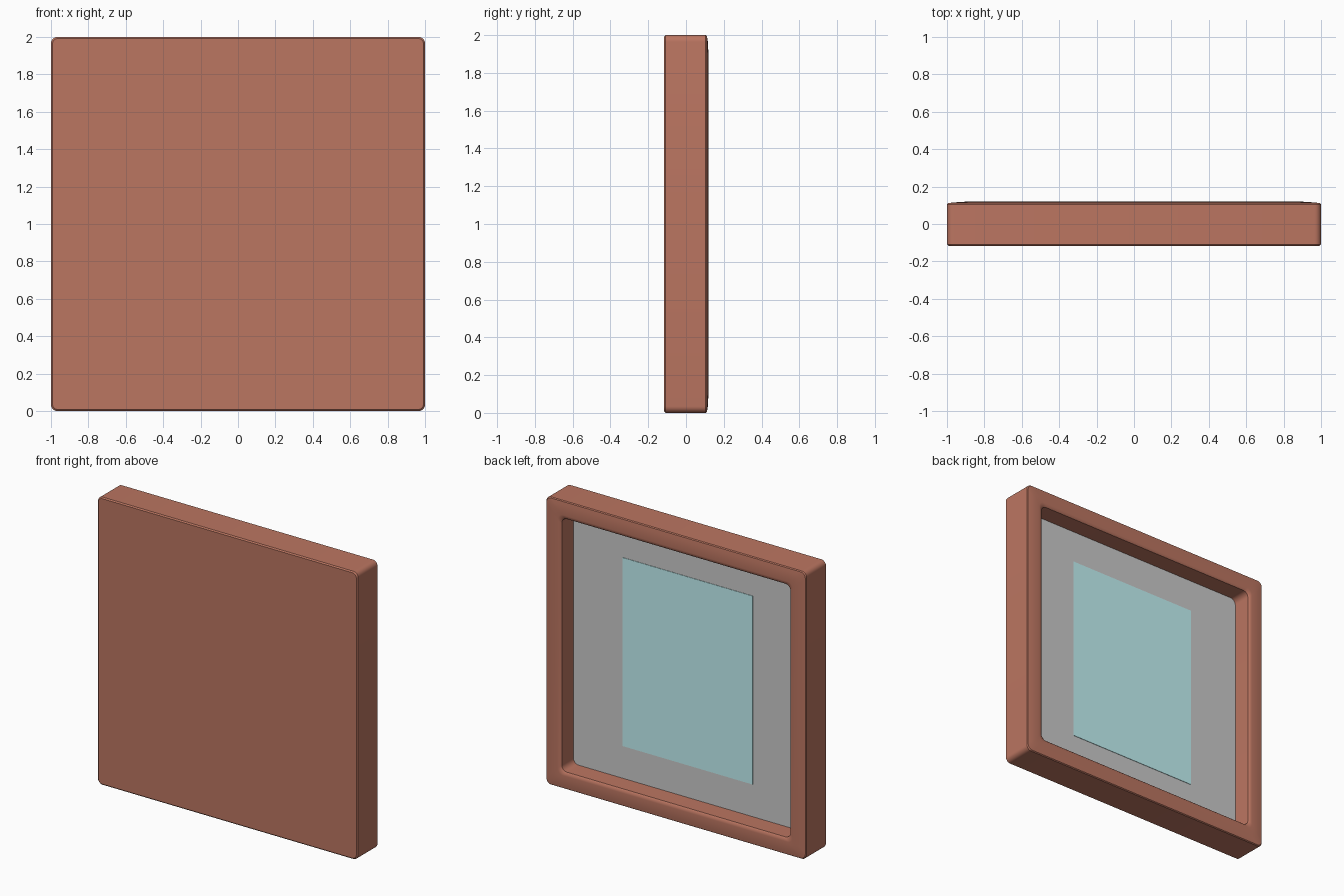
import bpy, bmesh
from math import cos, sin, pi

if "Cube" in bpy.data.objects:
    bpy.data.objects.remove(bpy.data.objects["Cube"])

CZ = 1.0  # height of the frame centre


def material(name, rgb):
    m = bpy.data.materials.new(name)
    m.diffuse_color = (*rgb, 1)
    m.use_nodes = True
    m.node_tree.nodes["Principled BSDF"].inputs["Base Color"].default_value = m.diffuse_color
    return m


def ring(bm, half, radius, y, steps=6):
    """Rounded square loop of vertices in the XZ plane."""
    verts = []
    for i, (sx, sz) in enumerate([(1, 1), (-1, 1), (-1, -1), (1, -1)]):
        for k in range(steps + 1):
            a = i * pi / 2 + k / steps * pi / 2
            verts.append(bm.verts.new((sx * (half - radius) + radius * cos(a), y,
                                       CZ + sz * (half - radius) + radius * sin(a))))
    return verts


def loft(name, rings, mat=None):
    """Skin a list of (half size, corner radius, y) and cap both ends."""
    bm = bmesh.new()
    loops = [ring(bm, *r) for r in rings]
    for a, b in zip(loops, loops[1:]):
        n = len(a)
        for i in range(n):
            j = (i + 1) % n
            bm.faces.new((a[i], a[j], b[j], b[i]))
    bm.faces.new(loops[0])
    bm.faces.new(loops[-1])
    bmesh.ops.recalc_face_normals(bm, faces=bm.faces)
    return finish(bm, name, mat)


def finish(bm, name, mat):
    me = bpy.data.meshes.new(name)
    bm.to_mesh(me)
    bm.free()
    ob = bpy.data.objects.new(name, me)
    bpy.context.collection.objects.link(ob)
    if mat:
        me.materials.append(mat)
    bpy.ops.object.select_all(action='DESELECT')
    ob.select_set(True)
    bpy.context.view_layer.objects.active = ob
    bpy.ops.object.shade_smooth_by_angle(angle=0.6)
    return ob


def box(name, size, y, mat=None):
    bm = bmesh.new()
    bmesh.ops.create_cube(bm, size=1)
    bmesh.ops.scale(bm, vec=size, verts=bm.verts)
    bmesh.ops.translate(bm, vec=(0, y, CZ), verts=bm.verts)
    return finish(bm, name, mat)


wood = material("wood", (0.5, 0.18, 0.12))
teal = material("picture_teal", (0.55, 0.9, 0.92))

# Frame: closed flat front, softly crowned rim and a deep recess at the back
loft("frame", [
    (0.992, 0.03, -0.117),
    (1.0, 0.035, -0.109),
    (1.0, 0.035, 0.104),
    (0.995, 0.035, 0.111),
    (0.97, 0.04, 0.115),
    (0.905, 0.04, 0.119),
    (0.888, 0.04, 0.116),
    (0.88, 0.04, 0.108),
    (0.88, 0.04, -0.03),
], wood)

# Grey mount board at the bottom of the recess
box("mount_board", (1.765, 0.02, 1.765), -0.03)

# Picture lying on the mount
box("picture", (1.0, 0.004, 1.31), -0.019, teal)
